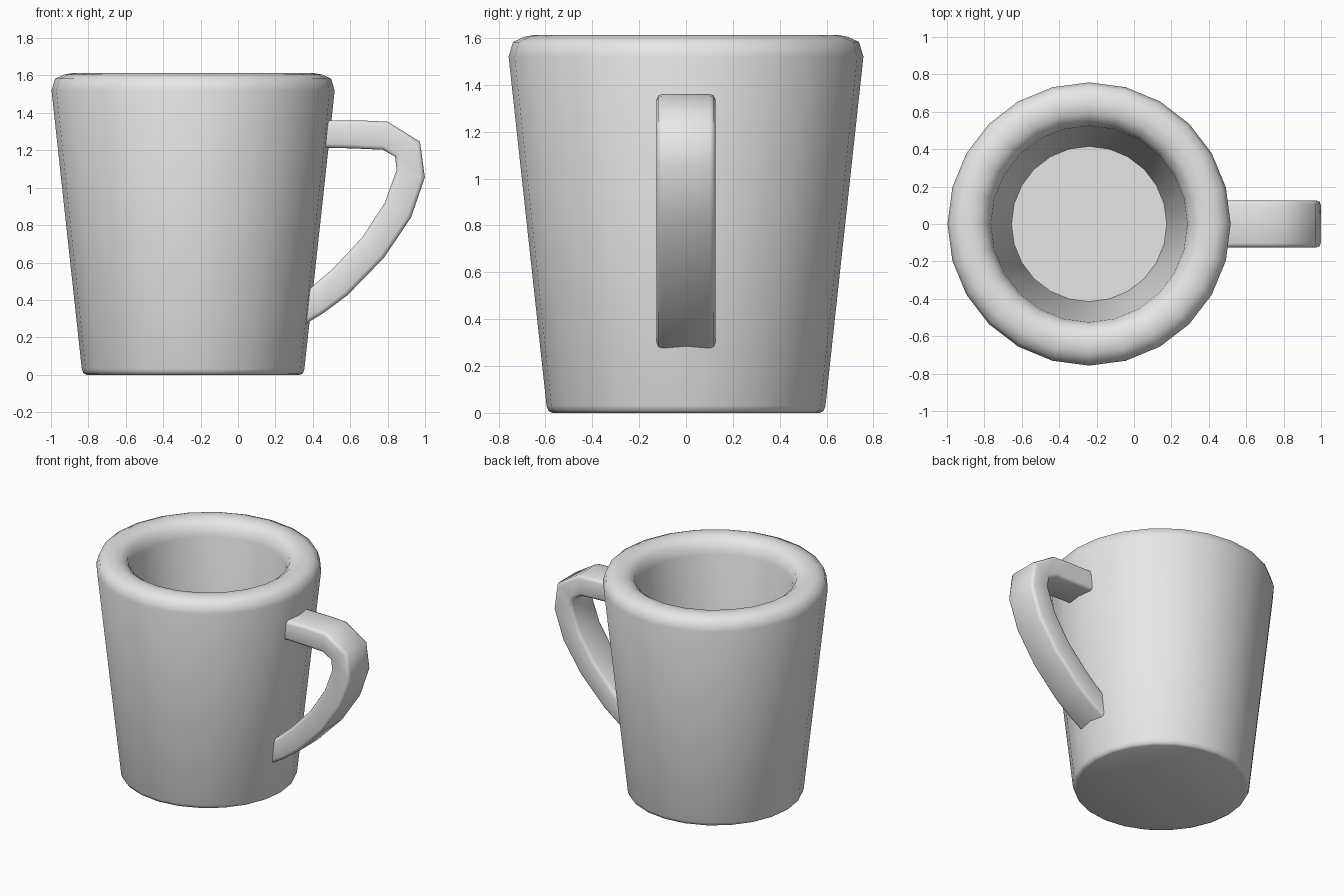
import bpy, bmesh, math

if "Cube" in bpy.data.objects:
    bpy.data.objects.remove(bpy.data.objects["Cube"])

CX = -0.24      # mug axis
SEG = 24

clay = bpy.data.materials.new("light_grey")
clay.diffuse_color = (0.8, 0.8, 0.8, 1)
clay.use_nodes = True
clay.node_tree.nodes["Principled BSDF"].inputs["Base Color"].default_value = clay.diffuse_color


def finish(name, bm, angle):
    bmesh.ops.recalc_face_normals(bm, faces=bm.faces[:])
    me = bpy.data.meshes.new(name)
    bm.to_mesh(me)
    bm.free()
    me.materials.append(clay)
    ob = bpy.data.objects.new(name, me)
    bpy.context.collection.objects.link(ob)
    bpy.ops.object.select_all(action='DESELECT')
    ob.select_set(True)
    bpy.context.view_layer.objects.active = ob
    bpy.ops.object.shade_smooth_by_angle(angle=math.radians(angle))
    return ob


# Mug body: closed lathe profile (radius, height), outside then inside
profile = [(0.57, 0.0), (0.587, 0.008), (0.595, 0.03), (0.757, 1.52), (0.738, 1.583),
           (0.69, 1.605), (0.645, 1.613), (0.59, 1.603), (0.545, 1.57),
           (0.525, 1.50), (0.415, 0.20)]
bm = bmesh.new()
rings = []
for r, z in profile:
    rings.append([bm.verts.new((CX + r * math.cos(2 * math.pi * i / SEG),
                                r * math.sin(2 * math.pi * i / SEG), z))
                  for i in range(SEG)])
for a, b in zip(rings, rings[1:]):
    for i in range(SEG):
        j = (i + 1) % SEG
        bm.faces.new((a[i], a[j], b[j], b[i]))
bm.faces.new(rings[0][::-1])
bm.faces.new(rings[-1])
finish("mug_body", bm, 50)

# Handle: outer and inner side curves (x, z), ends buried in the wall
outer = [(0.42, 1.36), (0.65, 1.36), (0.80, 1.353), (0.973, 1.246), (0.999, 1.055),
         (0.925, 0.84), (0.78, 0.625), (0.585, 0.425), (0.45, 0.325), (0.30, 0.235)]
inner = [(0.42, 1.215), (0.62, 1.21), (0.775, 1.203), (0.84, 1.166), (0.848, 1.095),
         (0.785, 0.92), (0.665, 0.735), (0.51, 0.57), (0.396, 0.47), (0.28, 0.395)]
W = 0.125
bm = bmesh.new()
loops = []
for (ox, oz), (ix, iz) in zip(outer, inner):
    loops.append([bm.verts.new(p) for p in
                  ((ox, -W, oz), (ox, W, oz), (ix, W, iz), (ix, -W, iz))])
for a, b in zip(loops, loops[1:]):
    for i in range(4):
        j = (i + 1) % 4
        bm.faces.new((a[i], a[j], b[j], b[i]))
bm.faces.new(loops[0][::-1])
bm.faces.new(loops[-1])
# rounded long edges
long_edges = [e for e in bm.edges if abs(e.verts[0].co.y - e.verts[1].co.y) < 1e-6
              and len(e.link_faces) == 2
              and abs(e.link_faces[0].normal.y) + abs(e.link_faces[1].normal.y) >= 0]
ends = {v for v in loops[0] + loops[-1]}
long_edges = [e for e in long_edges if not (e.verts[0] in ends and e.verts[1] in ends)]
bm.normal_update()
# keep only the edges running along the handle
along = {frozenset((a[i], b[i])) for a, b in zip(loops, loops[1:]) for i in range(4)}
long_edges = [e for e in long_edges if frozenset(e.verts) in along]
bmesh.ops.bevel(bm, geom=long_edges, offset=0.022, segments=2, profile=0.5,
                affect='EDGES', clamp_overlap=True)
finish("handle", bm, 60)
